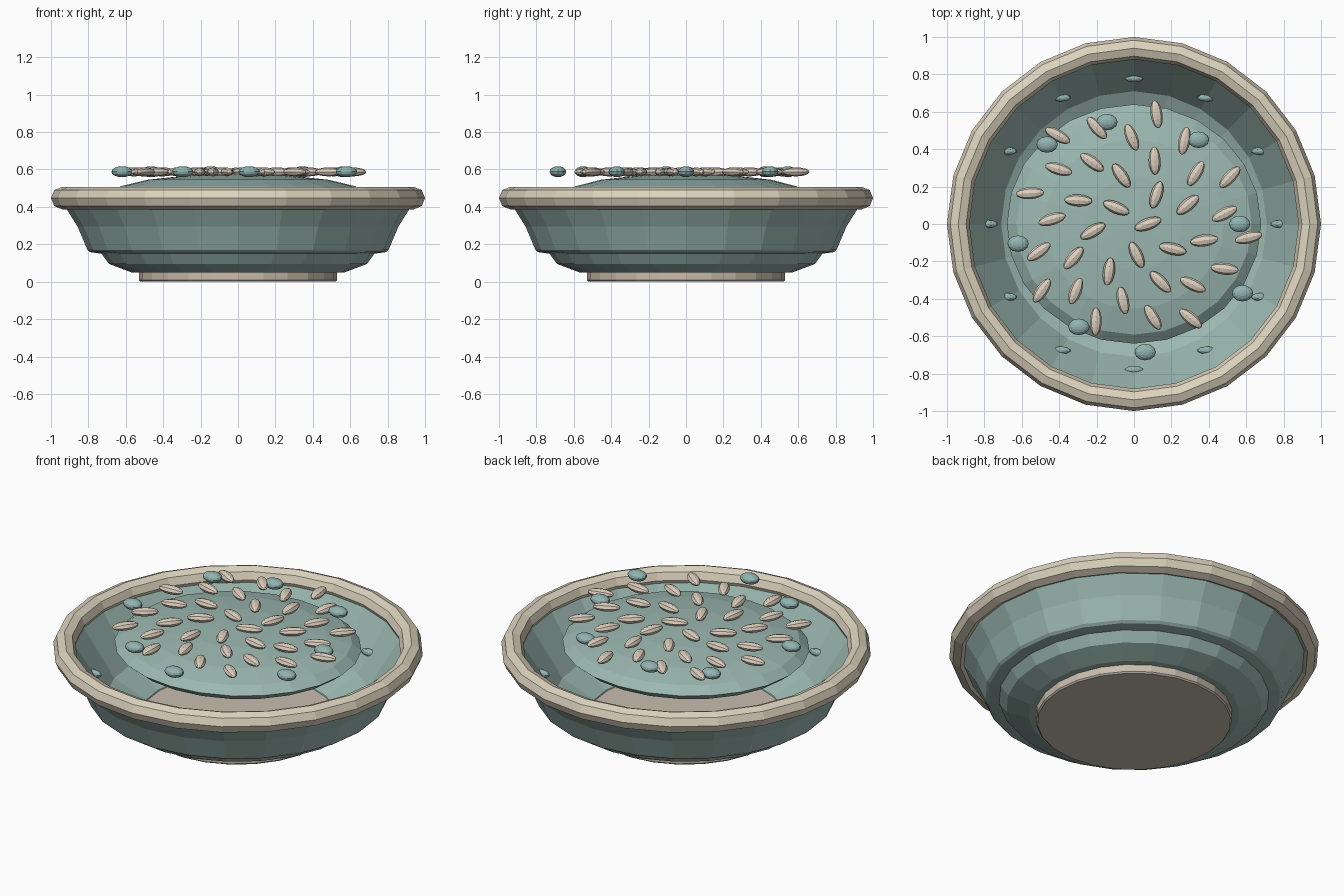
import bpy, bmesh, math
from mathutils import Matrix, Vector

if "Cube" in bpy.data.objects:
    bpy.data.objects.remove(bpy.data.objects["Cube"])


def material(name, srgb):
    m = bpy.data.materials.new(name)
    m.diffuse_color = [((c / 255 + 0.055) / 1.055) ** 2.4 for c in srgb] + [1]
    m.use_nodes = True
    m.node_tree.nodes["Principled BSDF"].inputs["Base Color"].default_value = m.diffuse_color
    return m


TEAL = material("teal glaze", (156, 184, 177))
CREAM = material("cream rim", (220, 211, 190))
CLAY = material("bare clay", (200, 190, 174))
SEED = material("pale seed", (220, 207, 190))
PEBBLE = material("teal pebble", (146, 180, 177))


def finish(name, bm, mat):
    bmesh.ops.recalc_face_normals(bm, faces=bm.faces)
    me = bpy.data.meshes.new(name)
    bm.to_mesh(me)
    bm.free()
    me.materials.append(mat)
    ob = bpy.data.objects.new(name, me)
    bpy.context.collection.objects.link(ob)
    return ob


def lathe(name, profile, mat, closed=True, sides=24):
    """Spin (radius, height) points about z; open profiles get end caps."""
    bm = bmesh.new()
    rings = []
    for r, z in profile:
        rings.append([bm.verts.new((r * math.cos(a), r * math.sin(a), z))
                      for a in (2 * math.pi * i / sides for i in range(sides))])
    n = len(rings)
    for k in range(n if closed else n - 1):
        lo, hi = rings[k], rings[(k + 1) % n]
        for i in range(sides):
            j = (i + 1) % sides
            bm.faces.new((lo[i], lo[j], hi[j], hi[i]))
    if not closed:
        bm.faces.new(rings[0])
        bm.faces.new(rings[-1])
    return finish(name, bm, mat)


def ellipsoid(bm, loc, size, turn=0, pole_along=False, segs=12, rings=8):
    """Add a scaled ball; pole_along lays the poles on the local x axis."""
    m = Matrix.Translation(Vector(loc)) @ Matrix.Rotation(turn, 4, 'Z') @ Matrix.Diagonal((*size, 1))
    if pole_along:
        m = m @ Matrix.Rotation(math.pi / 2, 4, 'Y')
    bmesh.ops.create_uvsphere(bm, u_segments=segs, v_segments=rings, radius=1, matrix=m)


# foot disc with a softened lower edge
lathe("foot", [(0.522, 0), (0.53, 0.008), (0.53, 0.052), (0.525, 0.055)], CLAY, closed=False)

# stepped bowl wall, outside then inside, open over the foot
lathe("bowl", [(0.52, 0.05), (0.57, 0.05), (0.69, 0.095), (0.73, 0.15), (0.79, 0.158),
               (0.805, 0.17), (0.858, 0.295), (0.93, 0.41),
               (0.885, 0.43), (0.71, 0.16), (0.525, 0.06)], TEAL)

# rounded rim
lathe("rim", [(0.94 + 0.06 * math.cos(k * math.pi / 4), 0.447 + 0.06 * math.sin(k * math.pi / 4))
              for k in range(8)], CREAM)

# flattened mound filling the middle
bm = bmesh.new()
ellipsoid(bm, (0, 0, 0.469), (0.68, 0.64, 0.108), segs=24, rings=8)
finish("mound", bm, TEAL)

# seeds in a sunflower spiral
bm = bmesh.new()
for i in range(36):
    a = math.radians(137.45) * i
    r = 0.105 * math.sqrt(i + 0.5)
    ellipsoid(bm, (r * math.cos(a), r * math.sin(a), 0.587), (0.075, 0.032, 0.024),
              turn=a + 0.35, pole_along=True, segs=8, rings=8)
finish("seeds", bm, SEED)

# pebbles round the edge of the mound
bm = bmesh.new()
for x, y in [(0.565, 0), (0.345, 0.45), (-0.145, 0.545), (-0.465, 0.425),
             (-0.62, -0.105), (-0.295, -0.55), (0.06, -0.685), (0.58, -0.37)]:
    ellipsoid(bm, (x, y, 0.588), (0.057, 0.044, 0.029))
finish("pebbles", bm, PEBBLE)

# small studs on the inner wall
bm = bmesh.new()
for i in range(12):
    a = math.radians(30 * i)
    ellipsoid(bm, (0.78 * math.cos(a), 0.78 * math.sin(a), 0.27), (0.052, 0.021, 0.021), segs=10, rings=6)
finish("wall_studs", bm, PEBBLE)
